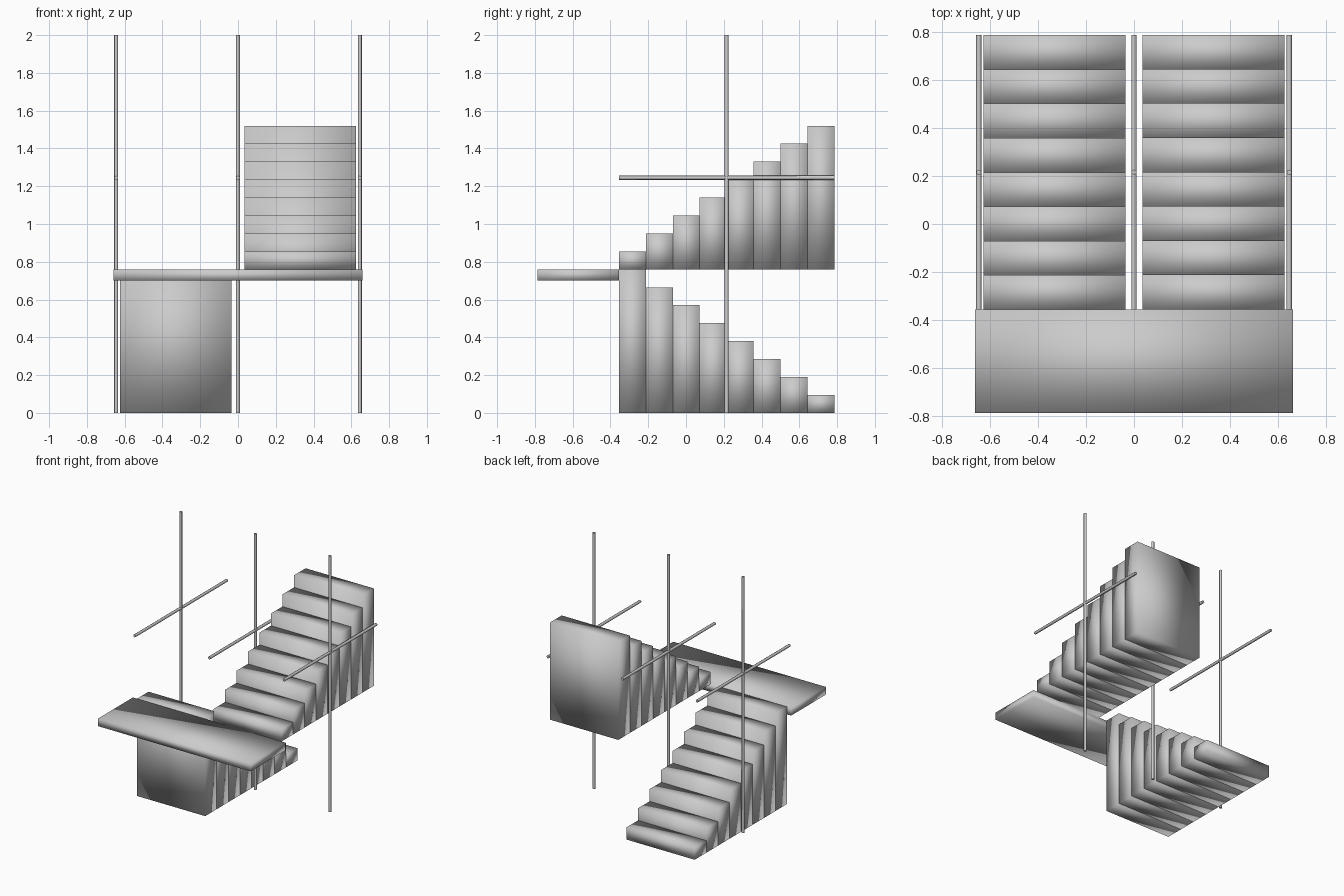
import bpy
import math

if "Cube" in bpy.data.objects:
    bpy.data.objects.remove(bpy.data.objects["Cube"])

STEPS = 8
Y_FRONT, Y_BACK = -0.355, 0.785      # extent of both flights
TREAD = (Y_BACK - Y_FRONT) / STEPS
RISE = 0.095
LANDING_TOP = STEPS * RISE


def box(name, x, y, z):
    """Smooth-shaded box from (min, max) ranges."""
    bounds = (x, y, z)
    bpy.ops.mesh.primitive_cube_add(size=1, location=[(a + b) / 2 for a, b in bounds])
    ob = bpy.context.object
    ob.name = name
    ob.scale = [b - a for a, b in bounds]
    bpy.ops.object.transform_apply(location=False, rotation=False, scale=True)
    bpy.ops.object.shade_smooth()
    return ob


def rod(name, location, length, along_y=False):
    """Thin eight-sided bar, upright or running front to back."""
    bpy.ops.mesh.primitive_cylinder_add(
        vertices=8, radius=0.011, depth=length, location=location,
        rotation=(math.pi / 2 if along_y else 0, 0, 0))
    ob = bpy.context.object
    ob.name = name
    bpy.ops.object.shade_smooth_by_angle(angle=math.radians(50))
    return ob


# Landing slab at the turn
box("landing", (-0.66, 0.66), (-0.785, Y_FRONT), (0.70, LANDING_TOP))

for i in range(STEPS):
    top = (i + 1) * RISE
    # Lower flight climbs from the back towards the landing
    y = Y_BACK - i * TREAD
    box(f"lower_step_{i + 1}", (-0.625, -0.035), (y - TREAD, y), (0, top))
    # Upper flight climbs from the landing towards the back
    y = Y_FRONT + i * TREAD
    box(f"upper_step_{i + 1}", (0.035, 0.625), (y, y + TREAD),
        (LANDING_TOP, LANDING_TOP + top))

# Posts and handrails on both sides and in the middle
y_mid = (Y_FRONT + Y_BACK) / 2
for side, x in (("left", -0.645), ("middle", 0), ("right", 0.645)):
    rod(f"{side}_post", (x, y_mid, 1.0), 2.0)
    rod(f"{side}_handrail", (x, y_mid, 1.245), Y_BACK - Y_FRONT, along_y=True)
